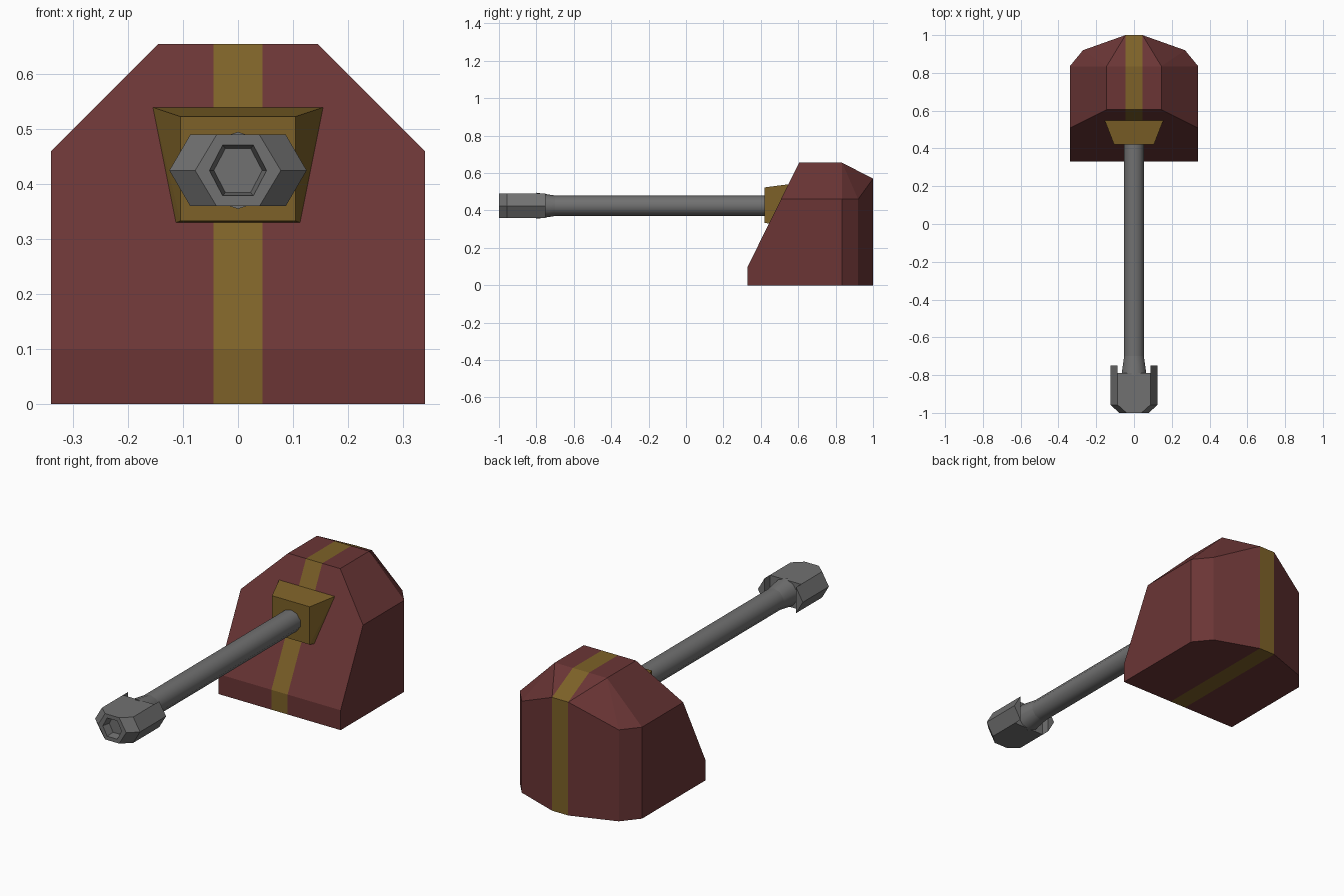
import bpy, bmesh, math
from mathutils import Matrix

default = bpy.data.objects.get("Cube")
if default:
    bpy.data.objects.remove(default, do_unlink=True)

AXIS_Z = 0.425  # height of the gun axis


def material(name, rgb):
    m = bpy.data.materials.new(name)
    m.use_nodes = True
    m.diffuse_color = (*rgb, 1)
    m.node_tree.nodes["Principled BSDF"].inputs["Base Color"].default_value = (*rgb, 1)
    return m


red = material("dark red", (0.145, 0.036, 0.036))
gold = material("dull gold", (0.205, 0.12, 0.021))
grey = material("gun grey", (0.165, 0.165, 0.165))


def finish(name, bm, *mats):
    bmesh.ops.recalc_face_normals(bm, faces=bm.faces)
    mesh = bpy.data.meshes.new(name)
    bm.to_mesh(mesh)
    bm.free()
    for m in mats:
        mesh.materials.append(m)
    ob = bpy.data.objects.new(name, mesh)
    bpy.context.collection.objects.link(ob)
    return ob


def mirrored_hull(half):
    """Convex solid around points given for the +x side only."""
    bm = bmesh.new()
    for x, y, z in half:
        for s in (1, -1):
            bm.verts.new((s * x, y, z))
    bmesh.ops.convex_hull(bm, input=bm.verts)
    bmesh.ops.dissolve_limit(bm, angle_limit=math.radians(1),
                             verts=bm.verts, edges=bm.edges)
    return bm


# Armoured housing, with the centre stripe cut into its faces
housing = mirrored_hull([
    (0.34, 0.33, 0), (0.34, 0.33, 0.1), (0.34, 0.508, 0.46), (0.145, 0.605, 0.655),
    (0.145, 0.835, 0.655), (0.34, 0.835, 0.46), (0.34, 0.835, 0),
    (0.27, 0.92, 0.46), (0.27, 0.92, 0), (0.045, 1, 0.57), (0.045, 1, 0)])
for s in (1, -1):
    bmesh.ops.bisect_plane(housing, geom=housing.verts[:] + housing.edges[:] + housing.faces[:],
                           plane_co=(s * 0.045, 0, 0), plane_no=(1, 0, 0))
for f in housing.faces:
    f.material_index = int(abs(f.calc_center_median().x) < 0.04)
finish("housing", housing, red, gold)

# Flared gun mount on the sloping front
finish("gun_mount", mirrored_hull([
    (0.105, 0.42, 0.333), (0.105, 0.42, 0.523),
    (0.113, 0.444, 0.33), (0.155, 0.548, 0.54),
    (0.113, 0.56, 0.33), (0.155, 0.6, 0.54)]), gold)


# Barrel and its flared collar
def tube(name, y0, y1, r0, r1):
    bm = bmesh.new()
    place = (Matrix.Translation((0, (y0 + y1) / 2, AXIS_Z))
             @ Matrix.Rotation(-math.pi / 2, 4, 'X'))
    bmesh.ops.create_cone(bm, cap_ends=True, segments=10, radius1=r0, radius2=r1,
                          depth=y1 - y0, matrix=place)
    ob = finish(name, bm, grey)
    bpy.ops.object.select_all(action='DESELECT')
    ob.select_set(True)
    bpy.context.view_layer.objects.active = ob
    bpy.ops.object.shade_smooth_by_angle(angle=math.radians(50))


tube("barrel", -0.72, 0.45, 0.055, 0.055)
tube("barrel_collar", -0.8, -0.7, 0.07, 0.055)

# Hexagonal muzzle with a recessed bore
muzzle = bmesh.new()
rings = []
for y, tip, flat, h in ((-0.96, 0.044, 0.023, 0.04), (-1, 0.052, 0.028, 0.046),
                        (-1, 0.078, 0.039, 0.065), (-0.957, 0.125, 0.087, 0.065),
                        (-0.79, 0.125, 0.087, 0.065)):
    outline = ((tip, 0), (flat, h), (-flat, h), (-tip, 0), (-flat, -h), (flat, -h))
    rings.append([muzzle.verts.new((x, y, AXIS_Z + z)) for x, z in outline])
for a, b in zip(rings, rings[1:]):
    for i in range(6):
        j = (i + 1) % 6
        muzzle.faces.new((a[i], a[j], b[j], b[i]))
muzzle.faces.new(rings[0])
muzzle.faces.new(rings[-1])
finish("muzzle", muzzle, grey)

# Side fins reaching back from the muzzle
for side, s in (("left", 1), ("right", -1)):
    fin = bmesh.new()
    for y in (-0.79, -0.75):
        for x, z in ((0.087, -0.065), (0.125, 0), (0.087, 0.065)):
            fin.verts.new((s * x, y, AXIS_Z + z))
    bmesh.ops.convex_hull(fin, input=fin.verts)
    bmesh.ops.dissolve_limit(fin, angle_limit=math.radians(1), verts=fin.verts, edges=fin.edges)
    finish(side + "_muzzle_fin", fin, grey)
